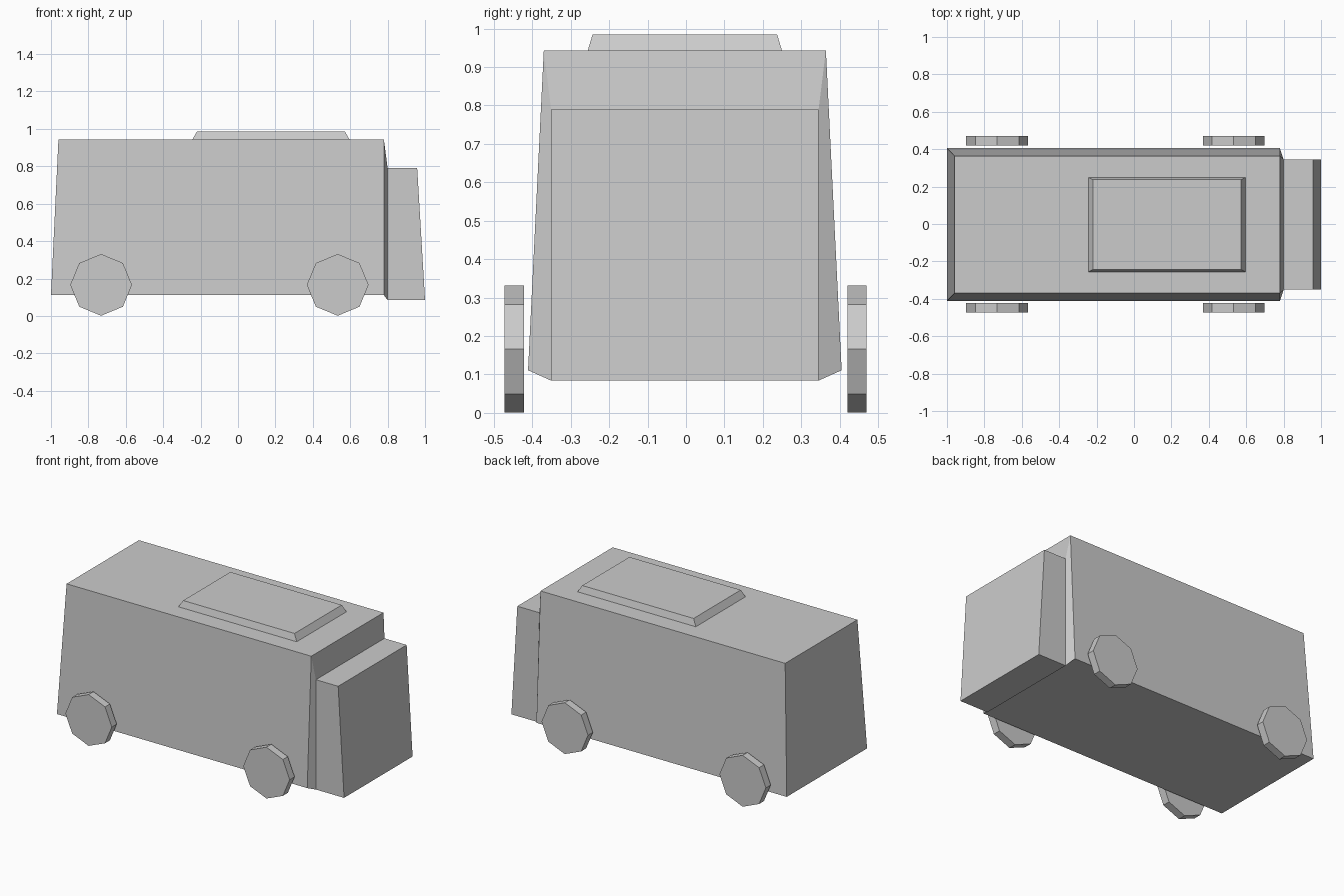
import bpy, bmesh, math
from mathutils import Matrix

if "Cube" in bpy.data.objects:
    bpy.data.objects.remove(bpy.data.objects["Cube"])

CY = -0.003  # the body sits slightly off centre in y


def loft(name, rings):
    """Skin a chain of four-point rings and cap both ends."""
    bm = bmesh.new()
    loops = [[bm.verts.new(p) for p in ring] for ring in rings]
    for a, b in zip(loops, loops[1:]):
        for i in range(4):
            j = (i + 1) % 4
            bm.faces.new((a[i], a[j], b[j], b[i]))
    bm.faces.new(loops[0])
    bm.faces.new(loops[-1])
    bmesh.ops.recalc_face_normals(bm, faces=bm.faces)
    mesh = bpy.data.meshes.new(name)
    bm.to_mesh(mesh)
    bm.free()
    obj = bpy.data.objects.new(name, mesh)
    bpy.context.collection.objects.link(obj)
    return obj


def cross_section(x_low, x_high, y_low, y_high, z_low, z_high):
    """Upright trapezoid facing along x."""
    return [(x_low, CY - y_low, z_low), (x_low, CY + y_low, z_low),
            (x_high, CY + y_high, z_high), (x_high, CY - y_high, z_high)]


def flat_rect(x0, x1, half_y, z):
    return [(x0, CY - half_y, z), (x1, CY - half_y, z),
            (x1, CY + half_y, z), (x0, CY + half_y, z)]


# Tapered cargo body stepping in to the cab at the +x end
loft("van_body", [
    cross_section(-1.0, -0.96, 0.408, 0.367, 0.111, 0.943),
    cross_section(0.78, 0.78, 0.408, 0.367, 0.111, 0.943),
    cross_section(0.80, 0.80, 0.348, 0.348, 0.084, 0.79),
    cross_section(1.0, 0.958, 0.348, 0.348, 0.084, 0.79),
])

# Raised roof panel
loft("roof_panel", [
    flat_rect(-0.245, 0.597, 0.253, 0.942),
    flat_rect(-0.22, 0.572, 0.24, 0.985),
])

# Four octagonal wheels
for end, x in (("rear", -0.732), ("front", 0.533)):
    for side, y in (("right", -0.447), ("left", 0.445)):
        name = f"{end}_{side}_wheel"
        bm = bmesh.new()
        bmesh.ops.create_cone(
            bm, cap_ends=True, segments=8, radius1=0.165, radius2=0.165, depth=0.05,
            matrix=Matrix.Translation((x, y, 0.166)) @ Matrix.Rotation(math.pi / 2, 4, 'X'))
        mesh = bpy.data.meshes.new(name)
        bm.to_mesh(mesh)
        bm.free()
        bpy.context.collection.objects.link(bpy.data.objects.new(name, mesh))
